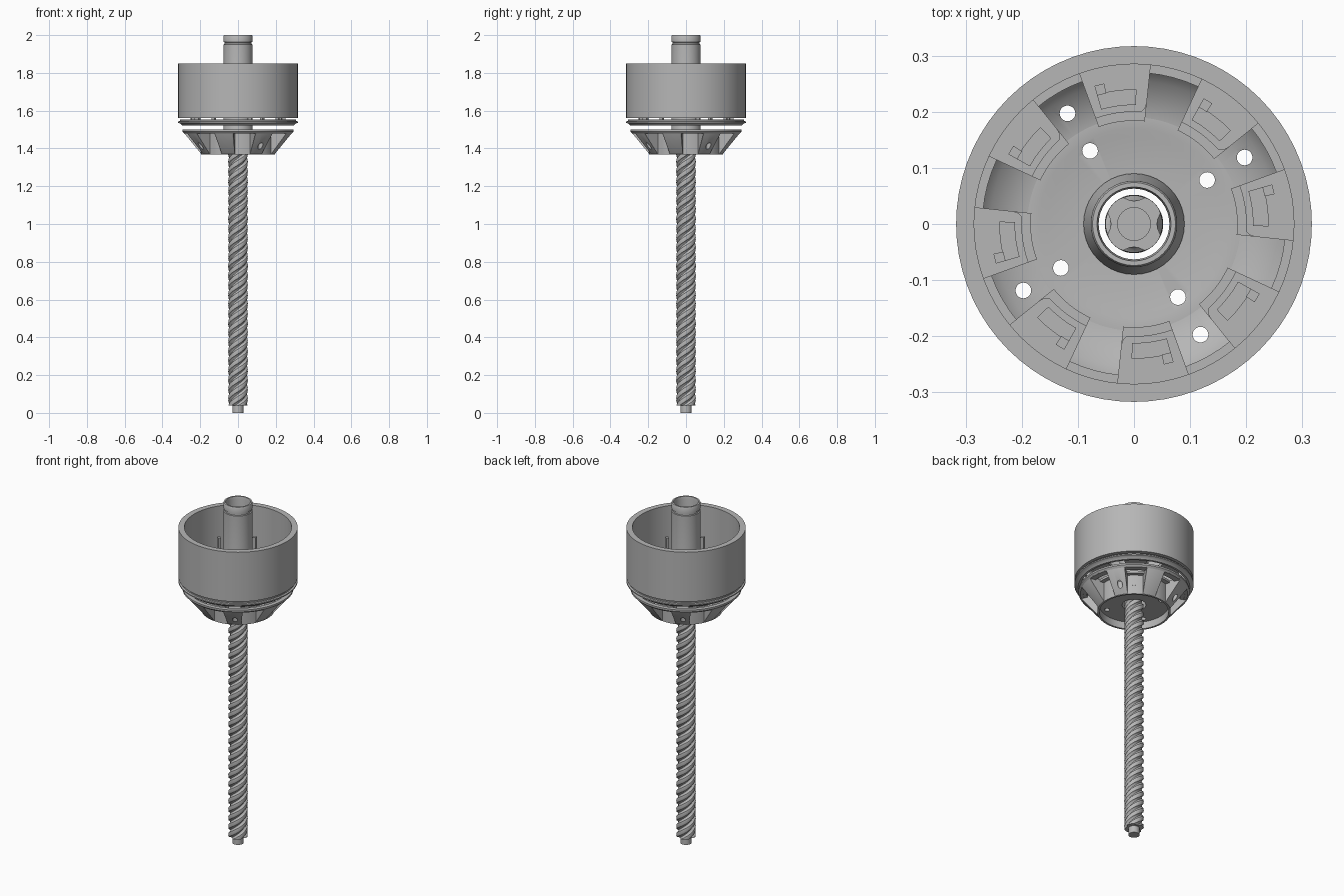
import bpy, bmesh
from math import radians, cos, sin, pi, hypot

cube = bpy.data.objects.get("Cube")
if cube:
    bpy.data.objects.remove(cube)

GREY = (0.47, 0.47, 0.47, 1)
mat = bpy.data.materials.new("machined grey")
mat.use_nodes = True
mat.diffuse_color = GREY
mat.node_tree.nodes["Principled BSDF"].inputs["Base Color"].default_value = GREY


def finish(name, bm, smooth=True):
    bmesh.ops.recalc_face_normals(bm, faces=bm.faces)
    mesh = bpy.data.meshes.new(name)
    bm.to_mesh(mesh)
    bm.free()
    mesh.materials.append(mat)
    ob = bpy.data.objects.new(name, mesh)
    bpy.context.collection.objects.link(ob)
    if smooth:
        bpy.ops.object.select_all(action='DESELECT')
        ob.select_set(True)
        bpy.context.view_layer.objects.active = ob
        bpy.ops.object.shade_smooth_by_angle(angle=radians(32))
    return ob


def sweep(bm, profile, steps, start=0, end=360):
    """Sweep a closed (radius, z) profile about z, capping the ends of a partial turn."""
    full = end - start >= 360
    rings = []
    for i in range(steps if full else steps + 1):
        a = radians(start + (end - start) * i / steps)
        rings.append([bm.verts.new((r * cos(a), r * sin(a), z)) for r, z in profile])
    n = len(profile)
    for i in range(steps):
        p, q = rings[i], rings[(i + 1) % len(rings)]
        for j in range(n):
            k = (j + 1) % n
            bm.faces.new((p[j], q[j], q[k], p[k]))
    if not full:
        bm.faces.new(rings[0])
        bm.faces.new(rings[-1])


def box(r0, r1, z0, z1):
    return [(r0, z0), (r1, z0), (r1, z1), (r0, z1)]


def lathe(name, profile, steps=72):
    bm = bmesh.new()
    sweep(bm, profile, steps)
    return finish(name, bm)


PADS = [7 + 45 * i for i in range(8)]
HALF = 13

# Upper cup and the grooved flange below it
lathe("cup_wall", box(0.285, 0.317, 1.56, 1.85))
lathe("cup_flange", [(0.285, 1.522), (0.297, 1.522), (0.303, 1.53), (0.317, 1.536),
                     (0.317, 1.543), (0.308, 1.545), (0.308, 1.552), (0.285, 1.552)])

# Mounting pads with rounded inner corners, arc ridges and upright clips
bm = bmesh.new()
for c in PADS:
    sweep(bm, box(0.2, 0.287, 1.53, 1.545), 8, c - HALF, c + HALF)
corners = [e for e in bm.edges
           if abs(e.verts[0].co.z - e.verts[1].co.z) > 0.01
           and hypot(e.verts[0].co.x, e.verts[0].co.y) < 0.21
           and any(len(f.verts) == 4 and abs(f.normal.z) < 0.1 and f.calc_area() > 0.001
                   for f in e.link_faces)]
bm.normal_update()
ends = [e for e in corners if e.calc_face_angle(0) > 1]
bmesh.ops.bevel(bm, geom=ends, offset=0.018, segments=4, affect='EDGES', profile=0.5)
finish("mounting_pads", bm)

bm = bmesh.new()
for c in PADS:
    sweep(bm, box(0.212, 0.24, 1.54, 1.551), 8, c - 8, c + 9)
    sweep(bm, box(0.238, 0.256, 1.54, 1.685), 2, c + 5, c + 9)
finish("pad_clips", bm)

# Lower bowl: rim, floor, wall, sloping channels and pockets
lathe("bowl_rim", [(0.27, 1.48), (0.285, 1.48), (0.295, 1.49), (0.295, 1.5), (0.27, 1.5)])
floor = lathe("bowl_floor", [(0.064, 1.41), (0.19, 1.41), (0.19, 1.43), (0.17, 1.43),
                             (0.155, 1.426), (0.064, 1.426)])
lathe("bowl_skirt", box(0.184, 0.195, 1.368, 1.43))

bm = bmesh.new()
channel = [(0.185, 1.37), (0.195, 1.37), (0.285, 1.48), (0.29, 1.499), (0.285, 1.499),
           (0.275, 1.48), (0.255, 1.46), (0.225, 1.442), (0.19, 1.43), (0.185, 1.43)]
for c in PADS:
    sweep(bm, channel, 8, c + HALF, c + 45 - HALF)
channels = finish("bowl_channels", bm)

bm = bmesh.new()
cheek = [(0.19, 1.37), (0.195, 1.37), (0.285, 1.48), (0.285, 1.495), (0.19, 1.495)]
for c in PADS:
    for a in (c - HALF, c + HALF - 1):
        sweep(bm, cheek, 1, a, a + 1)
    sweep(bm, box(0.184, 0.195, 1.42, 1.495), 8, c - HALF, c + HALF)
    sweep(bm, box(0.19, 0.22, 1.482, 1.495), 8, c - HALF, c + HALF)
    sweep(bm, box(0.25, 0.287, 1.482, 1.495), 8, c - HALF, c + HALF)
finish("bowl_pockets", bm)

# Bolt holes through the floor and the channels
bm = bmesh.new()
for i in range(4):
    a = radians(31 + 90 * i)
    for r in (0.152, 0.23):
        made = bmesh.ops.create_cone(bm, cap_ends=True, segments=20, radius1=0.014,
                                     radius2=0.014, depth=0.3)
        bmesh.ops.translate(bm, verts=made["verts"], vec=(r * cos(a), r * sin(a), 1.44))
drill = finish("hole_cutter", bm, smooth=False)
drill.hide_render = True
drill.hide_viewport = True
for ob in (floor, channels):
    mod = ob.modifiers.new("holes", 'BOOLEAN')
    mod.object = drill
    mod.solver = 'EXACT'

# Central tube with a groove near its top and a flared foot
lathe("central_tube", [(0.063, 1.41), (0.09, 1.41), (0.09, 1.43), (0.078, 1.47),
                       (0.077, 1.95), (0.072, 1.952), (0.072, 1.962), (0.077, 1.964),
                       (0.077, 1.995), (0.074, 2.0), (0.066, 2.0), (0.063, 1.985)], 40)

# Multi-start screw: a lobed section twisted as it rises
STARTS, LEAD, LOW, HIGH = 4, 0.2, 0.04, 1.75
SECTION = (0.041, 0.043, 0.051, 0.052, 0.052, 0.052, 0.051, 0.043)
bm = bmesh.new()
levels, n = 200, STARTS * len(SECTION)
prev = None
for i in range(levels + 1):
    z = LOW + (HIGH - LOW) * i / levels
    turn = 2 * pi * z / LEAD
    ring = []
    for j in range(n):
        r, a = SECTION[j % len(SECTION)], turn + 2 * pi * j / n
        ring.append(bm.verts.new((r * cos(a), r * sin(a), z)))
    if prev:
        for j in range(n):
            k = (j + 1) % n
            bm.faces.new((prev[j], prev[k], ring[k], ring[j]))
    else:
        bm.faces.new(ring)
    prev = ring
bm.faces.new(prev)
finish("screw_thread", bm)

# Plain journals at both ends of the screw
for name, z0, z1 in (("screw_tip", 0, LOW + 0.01), ("screw_top", HIGH - 0.01, HIGH + 0.03)):
    bm = bmesh.new()
    made = bmesh.ops.create_cone(bm, cap_ends=True, segments=24, radius1=0.03,
                                 radius2=0.03, depth=z1 - z0)
    bmesh.ops.translate(bm, verts=made["verts"], vec=(0, 0, (z0 + z1) / 2))
    finish(name, bm)
